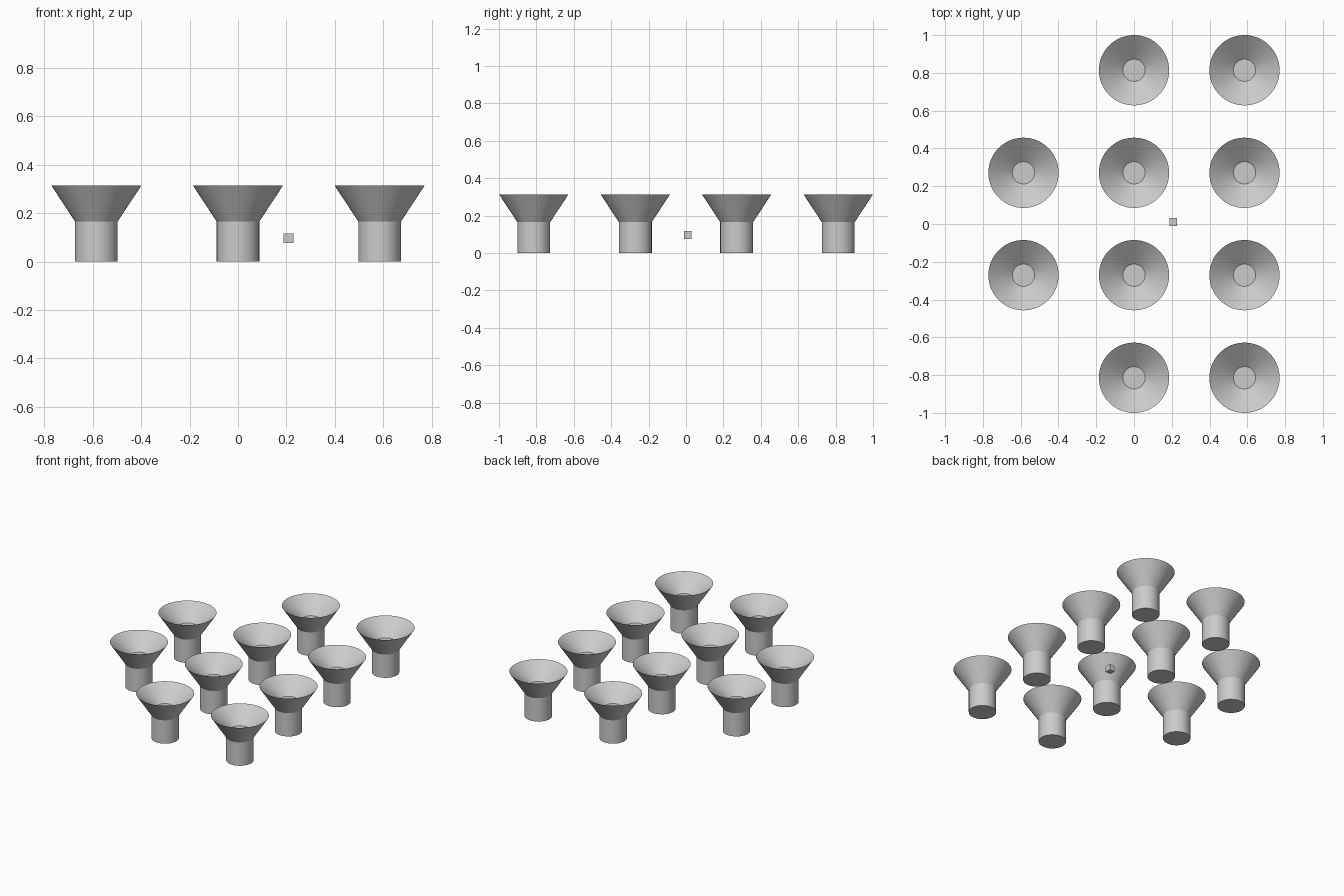
import bpy, bmesh
from math import sin, cos, pi

if "Cube" in bpy.data.objects:
    bpy.data.objects.remove(bpy.data.objects["Cube"])

SIDES = 64
# Half profile (radius, z): base, stem, flared cone, sharp rim, inner cone floor
PROFILE = [(0.088, 0.0), (0.088, 0.165), (0.186, 0.314), (0.059, 0.215)]


def lathe_mesh(name, profile):
    bm = bmesh.new()
    rings = [[bm.verts.new((r * cos(2 * pi * i / SIDES), r * sin(2 * pi * i / SIDES), z))
              for i in range(SIDES)] for r, z in profile]
    for a, b in zip(rings, rings[1:]):
        for i in range(SIDES):
            j = (i + 1) % SIDES
            bm.faces.new((a[i], a[j], b[j], b[i]))
    bm.faces.new(rings[0][::-1])
    bm.faces.new(rings[-1])
    bmesh.ops.recalc_face_normals(bm, faces=bm.faces)
    mesh = bpy.data.meshes.new(name)
    bm.to_mesh(mesh)
    bm.free()
    return mesh


# Grid of flared cups; the left column has only its two middle cups
cup = lathe_mesh("flared_cup", PROFILE)
for x in (-0.585, 0.0, 0.585):
    for y in (-0.814, -0.271, 0.271, 0.814):
        if x < 0 and abs(y) > 0.5:
            continue
        obj = bpy.data.objects.new("flared_cup", cup)
        obj.location = (x, y, 0)
        bpy.context.collection.objects.link(obj)

# Small floating cube between the cups
bpy.ops.mesh.primitive_cube_add(size=0.041, location=(0.208, 0.01, 0.096))
bpy.context.object.name = "small_cube"
